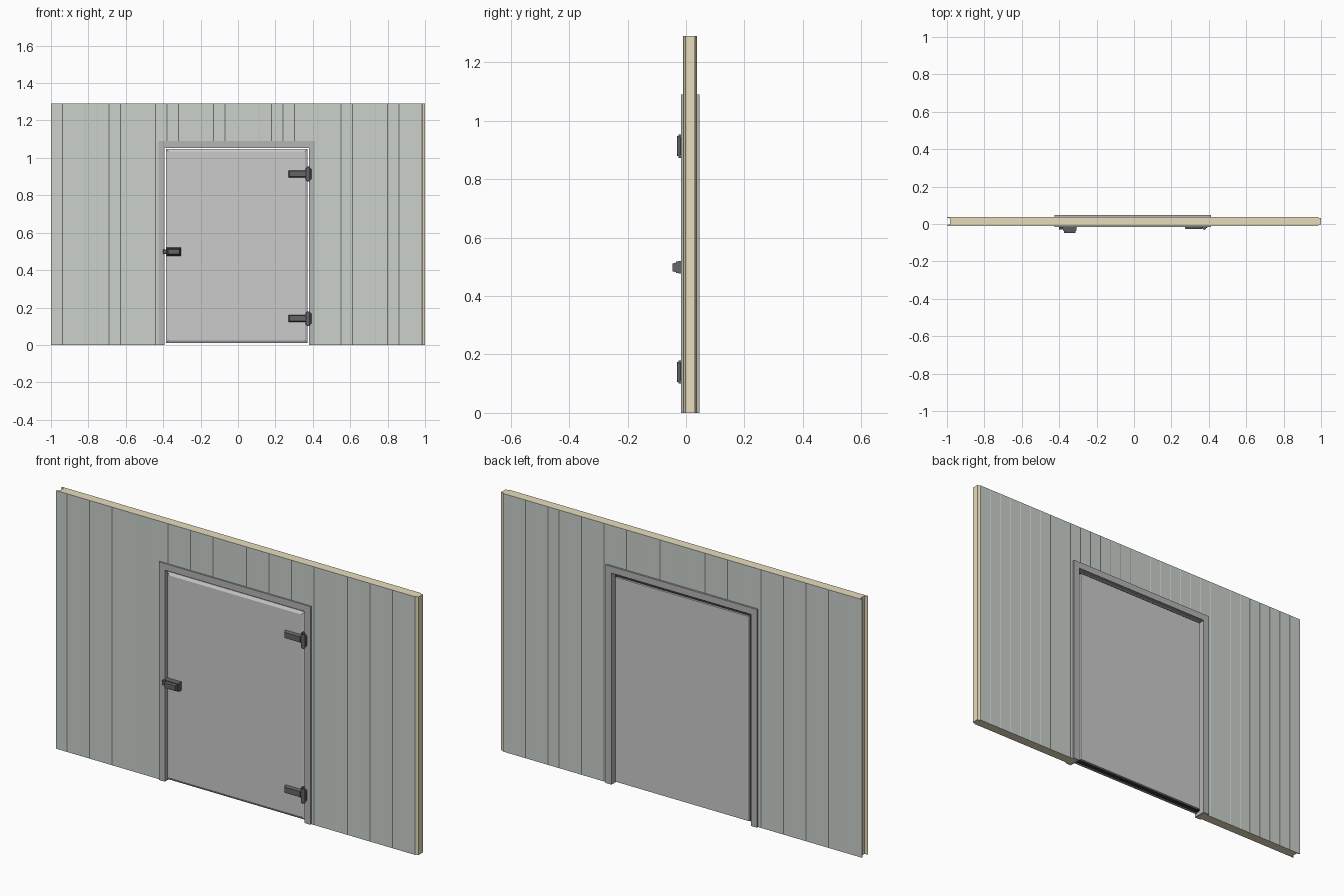
import bpy, bmesh
from mathutils import Matrix

if "Cube" in bpy.data.objects:
    bpy.data.objects.remove(bpy.data.objects["Cube"])


def material(name, r, g, b):
    m = bpy.data.materials.new(name)
    m.diffuse_color = (r, g, b, 1)
    m.use_nodes = True
    m.node_tree.nodes["Principled BSDF"].inputs["Base Color"].default_value = m.diffuse_color
    return m


SKIN = material("skin_grey_green", 0.60, 0.64, 0.60)
CORE = material("core_beige", 0.80, 0.72, 0.50)
FRAME = material("frame_grey", 0.46, 0.46, 0.46)
LEAF = material("leaf_grey", 0.58, 0.58, 0.58)
RUBBER = material("rubber_black", 0.04, 0.04, 0.04)
DARK = material("hardware_dark", 0.13, 0.13, 0.14)


def finish(name, bm, mat):
    bmesh.ops.recalc_face_normals(bm, faces=bm.faces)
    me = bpy.data.meshes.new(name)
    bm.to_mesh(me)
    bm.free()
    ob = bpy.data.objects.new(name, me)
    bpy.context.collection.objects.link(ob)
    me.materials.append(mat)
    return ob


def extrude(bm, faces, vec):
    geo = bmesh.ops.extrude_face_region(bm, geom=faces)["geom"]
    bmesh.ops.translate(bm, vec=vec, verts=[v for v in geo if isinstance(v, bmesh.types.BMVert)])


def prism(name, pts, z0, z1, mat):
    """Plan outline (x, y) extruded upwards; the lower cap is kept."""
    bm = bmesh.new()
    low = [bm.verts.new((x, y, z0)) for x, y in pts]
    top = [bm.verts.new((x, y, z1)) for x, y in pts]
    n = len(pts)
    bm.faces.new(low)
    bm.faces.new(top)
    for i in range(n):
        bm.faces.new((low[i], low[(i + 1) % n], top[(i + 1) % n], top[i]))
    return finish(name, bm, mat)


def box(name, x, y, z, mat, inset=0.0, edge=0.0):
    """Box from ranges; the front (-y) face may taper inwards."""
    bm = bmesh.new()
    mid = [(a + b) / 2 for a, b in (x, y, z)]
    size = [b - a for a, b in (x, y, z)]
    bmesh.ops.create_cube(bm, size=1, matrix=Matrix.Translation(mid) @ Matrix.Diagonal((*size, 1)))
    for v in bm.verts:
        if v.co.y < mid[1]:
            v.co.x += inset if v.co.x < mid[0] else -inset
            v.co.z += inset if v.co.z < mid[2] else -inset
    if edge:
        bmesh.ops.bevel(bm, geom=bm.edges[:], offset=edge, segments=1, affect='EDGES')
    return finish(name, bm, mat)


def cylinder(name, x, y, z0, z1, r, mat):
    bm = bmesh.new()
    bmesh.ops.create_cone(bm, cap_ends=True, segments=16, radius1=r, radius2=r, depth=z1 - z0,
                          matrix=Matrix.Translation((x, y, (z0 + z1) / 2)))
    ob = finish(name, bm, mat)
    bpy.context.view_layer.objects.active = ob
    ob.select_set(True)
    bpy.ops.object.shade_smooth_by_angle()
    ob.select_set(False)


def portal(name, x0, x1, top, w, y0, y1, mat):
    """Mitred surround: two posts and a head of width w."""
    bm = bmesh.new()
    out = [bm.verts.new((x, y0, z)) for x, z in ((x0, 0), (x0, top), (x1, top), (x1, 0))]
    inn = [bm.verts.new((x, y0, z)) for x, z in
           ((x0 + w, 0), (x0 + w, top - w), (x1 - w, top - w), (x1 - w, 0))]
    faces = [bm.faces.new((out[i], out[i + 1], inn[i + 1], inn[i])) for i in range(3)]
    extrude(bm, faces, (0, y1 - y0, 0))
    return finish(name, bm, mat)


# Main dimensions
YF, YB, H = -0.010, 0.038, 1.29
T, TONGUE = 0.0015, 0.015
OX0, OX1, OTOP = -0.403, 0.389, 1.064
PITCH = (2 - TONGUE) / 4


def skin_outline(a, b, y, inward):
    """Thin sheet with shallow vertical V grooves on its outer face."""
    pts = [(a, y)]
    for k in range(1, 8):
        c = a + (b - a) * k / 8
        pts += [(c - 0.002, y), (c, y + inward * 0.0007), (c + 0.002, y)]
    return pts + [(b, y), (b, y + inward * T), (a, y + inward * T)]


# Wall panels: insulated core with tongue and groove, plus two sheet skins
wall = []
for i in range(4):
    a = -1 + i * PITCH
    b = a + PITCH
    f, k = YF + T, YB - T
    core = [(a, f), (b, f), (b + 0.004, f + 0.004), (b + TONGUE, f + 0.006),
            (b + TONGUE, k - 0.006), (b + 0.004, k - 0.004), (b, k), (a, k),
            (a + 0.004, k - 0.004), (a + TONGUE, k - 0.006), (a + TONGUE, f + 0.006), (a + 0.004, f + 0.004)]
    wall.append(prism(f"panel_core_{i}", core, 0, H, CORE))
    wall.append(prism(f"panel_front_skin_{i}", skin_outline(a, b, YF, 1), 0, H, SKIN))
    wall.append(prism(f"panel_back_skin_{i}", skin_outline(a, b, YB, -1), 0, H, SKIN))

# Door opening cut through the panels
cutter = box("opening_cutter", (OX0, OX1), (-0.2, 0.2), (-0.2, OTOP), SKIN)
cutter.hide_render = True
for ob in wall:
    xs = [v.co.x for v in ob.data.vertices]
    if max(xs) < OX0 or min(xs) > OX1:
        continue
    mod = ob.modifiers.new("opening", 'BOOLEAN')
    mod.operation, mod.object, mod.solver = 'DIFFERENCE', cutter, 'EXACT'
    bpy.context.view_layer.objects.active = ob
    bpy.ops.object.modifier_apply(modifier=mod.name)
bpy.data.objects.remove(cutter)

# Door frame: front trim, back trim and the lining between them
portal("frame_front_trim", -0.426, 0.412, 1.090, 0.033, -0.017, YF, FRAME)
portal("frame_back_trim", -0.426, 0.412, 1.090, 0.033, YB, 0.047, FRAME)
portal("frame_lining", OX0, OX1, OTOP, 0.010, YF, YB, FRAME)

# Door leaf: bevelled front tray, rubber seal and smaller back part
box("door_leaf_front", (-0.386, 0.372), (-0.012, -0.004), (0.010, 1.048), LEAF, inset=0.014)
box("door_leaf_rim", (-0.386, 0.372), (-0.004, 0.006), (0.010, 1.048), LEAF)
box("door_seal", (-0.384, 0.370), (0.006, 0.028), (0.012, 1.046), RUBBER)
box("door_leaf_back", (-0.376, 0.362), (0.028, 0.038), (0.016, 1.038), LEAF)

# Hinges: strap on the leaf, plate on the frame, vertical barrel
for label, z in (("lower", 0.140), ("upper", 0.913)):
    box(f"{label}_hinge_strap", (0.270, 0.368), (-0.027, -0.011), (z - 0.017, z + 0.021), DARK,
        inset=0.005)
    box(f"{label}_hinge_plate", (0.362, 0.392), (-0.022, -0.010), (z - 0.028, z + 0.030), DARK,
        edge=0.003)
    cylinder(f"{label}_hinge_barrel", 0.375, -0.020, z - 0.034, z + 0.034, 0.011, DARK)
    cylinder(f"{label}_hinge_pin", 0.375, -0.020, z - 0.040, z + 0.040, 0.006, DARK)

# Latch: base on the leaf, raised grip, strike on the frame
box("latch_base", (-0.383, -0.305), (-0.035, -0.011), (0.476, 0.521), DARK, inset=0.003)
box("latch_grip", (-0.376, -0.311), (-0.047, -0.035), (0.482, 0.514), DARK, inset=0.003)
box("latch_strike", (-0.401, -0.381), (-0.030, -0.016), (0.487, 0.510), DARK, edge=0.002)
